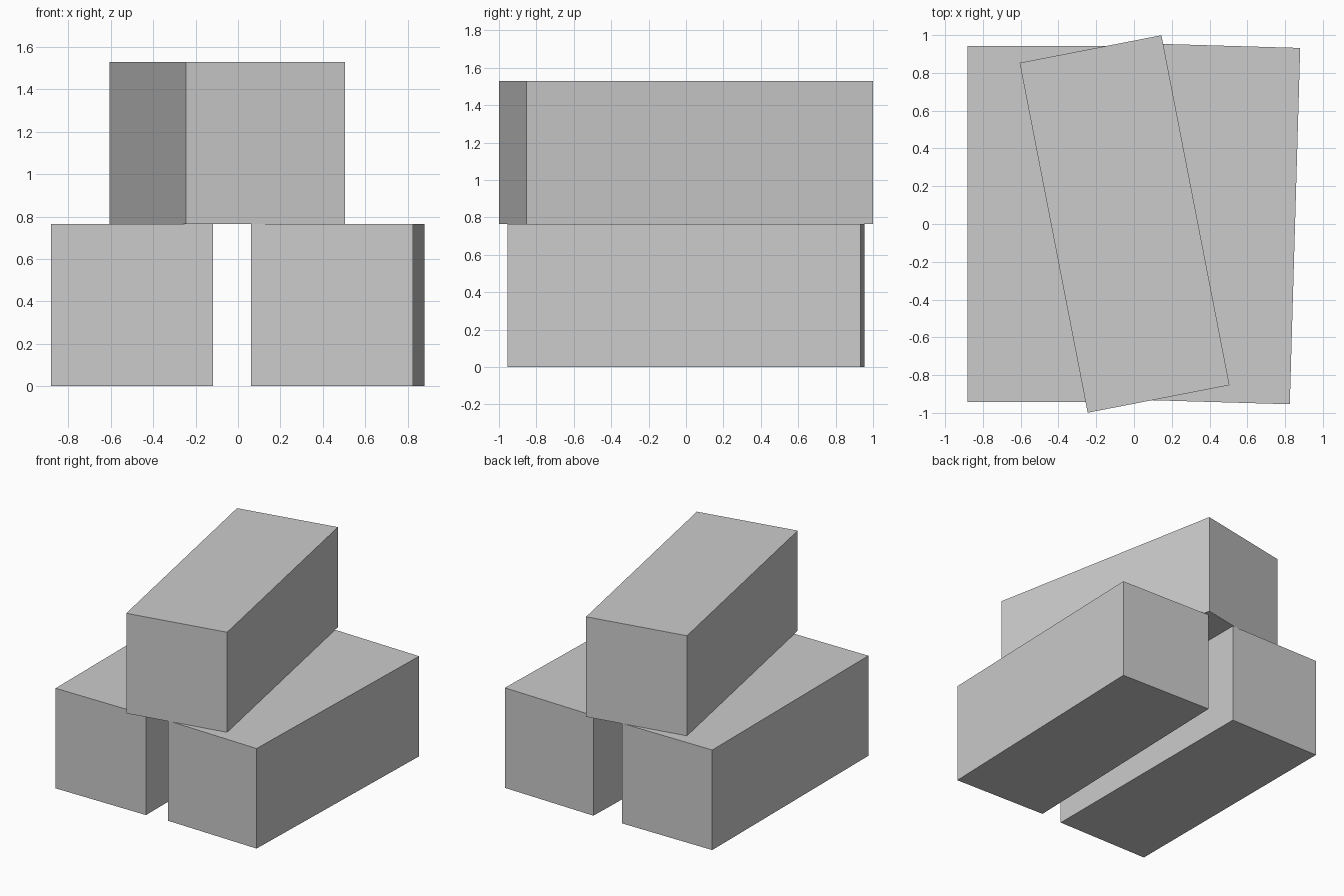
import bpy
from math import radians

if "Cube" in bpy.data.objects:
    bpy.data.objects.remove(bpy.data.objects["Cube"])

WIDTH, LENGTH, HEIGHT = 0.765, 1.887, 0.765


def add_block(name, x, z, angle):
    """One plain square-section block, turned about its vertical axis."""
    bpy.ops.mesh.primitive_cube_add(size=1, location=(x, 0, z),
                                    rotation=(0, 0, radians(angle)))
    block = bpy.context.object
    block.name = name
    block.scale = (WIDTH, LENGTH, HEIGHT)
    bpy.ops.object.transform_apply(location=False, rotation=False, scale=True)


# Two blocks side by side on the ground, the right one slightly turned
add_block("lower_left_block", -0.50, HEIGHT / 2, 0)
add_block("lower_right_block", 0.47, HEIGHT / 2, -1.67)

# One block resting across the gap
add_block("upper_block", -0.05, HEIGHT * 1.5, 11)
